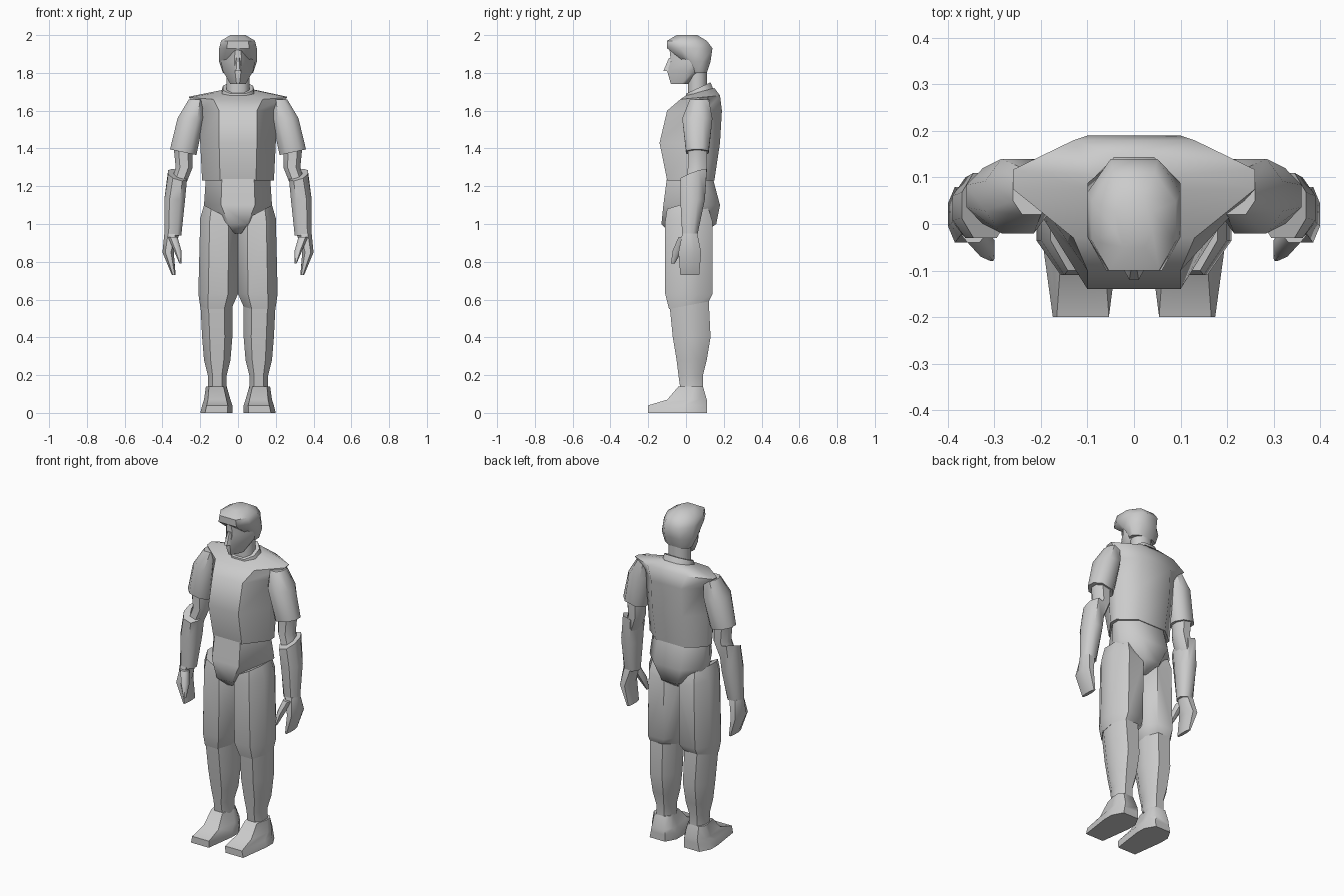
import bpy, bmesh

cube = bpy.data.objects.get("Cube")
if cube:
    bpy.data.objects.remove(cube, do_unlink=True)

shade = .6
grey = bpy.data.materials.new("plain grey")
grey.use_nodes = True
grey.diffuse_color = (shade, shade, shade, 1)
grey.node_tree.nodes["Principled BSDF"].inputs["Base Color"].default_value = grey.diffuse_color

parts = []


def outline(front=.5, back=.5, near=.3, far=.7):
    """Mirrored eight-sided section: flat front and back shares, flat sides from near to far."""
    half = [(front, 0), (1, near), (1, far), (back, 1)]
    return half + [(-across, depth) for across, depth in reversed(half)]


def ring(z, outer, front, back, inner=None, rise=0, slope=0):
    """One section; rise lifts its outer edge and slope lifts its back edge."""
    if inner is None:
        inner = -outer
    middle, reach = (inner + outer) / 2, (outer - inner) / 2

    def place(across, depth):
        return (middle + across * reach,
                front + depth * (back - front),
                z + rise * across / 2 + slope * (depth - .5))
    return place


def loft(name, shape, *sections, side=1):
    """Skin the sections into a closed part, flipped to the given side."""
    bm = bmesh.new()
    loops = []
    for place in sections:
        points = [place(across, depth) for across, depth in shape]
        loops.append([bm.verts.new((side * x, y, z)) for x, y, z in points])
    for low, high in zip(loops, loops[1:]):
        for i in range(len(shape)):
            bm.faces.new((low[i - 1], low[i], high[i], high[i - 1]))
    bm.faces.new(loops[0])
    bm.faces.new(loops[-1])
    bmesh.ops.recalc_face_normals(bm, faces=bm.faces)
    mesh = bpy.data.meshes.new(name)
    bm.to_mesh(mesh)
    bm.free()
    mesh.materials.append(grey)
    part = bpy.data.objects.new(name, mesh)
    bpy.context.collection.objects.link(part)
    parts.append(part)


rounded = outline()
trunk = outline(near=.5)

# Trunk
loft("shirt", trunk,
     ring(z=1.23, outer=.19, front=-.1, back=.15),
     ring(z=1.43, outer=.2, front=-.14, back=.18),
     ring(z=1.6, outer=.2, front=-.1, back=.19),
     ring(z=1.67, outer=.26, front=-.03, back=.18, slope=.02),
     ring(z=1.7, outer=.09, front=0, back=.15, slope=.04))
loft("pelvis", trunk,
     ring(z=1.25, outer=.17, front=-.1, back=.14),
     ring(z=1.1, outer=.18, front=-.12, back=.18),
     ring(z=1, outer=.1, front=-.13, back=.16),
     ring(z=.95, outer=.03, front=-.08, back=.09))

# Neck and head
loft("collar", rounded,
     ring(z=1.68, outer=.09, front=0, back=.15, slope=.04),
     ring(z=1.72, outer=.08, front=0, back=.13, slope=.06))
loft("neck", rounded,
     ring(z=1.66, outer=.06, front=.01, back=.11),
     ring(z=1.83, outer=.06, front=.01, back=.11))
loft("face", outline(front=.2, near=.5),
     ring(z=1.74, outer=.04, front=-.08, back=.03),
     ring(z=1.81, outer=.08, front=-.1, back=.1),
     ring(z=1.86, outer=.09, front=-.08, back=.11),
     ring(z=1.95, outer=.08, front=-.09, back=.1))
loft("nose", rounded,
     ring(z=1.81, outer=.02, front=-.12, back=-.06),
     ring(z=1.88, outer=.01, front=-.09, back=-.06))
loft("hair", outline(front=.6),
     ring(z=1.8, outer=.08, front=.03, back=.11),
     ring(z=1.86, outer=.1, front=-.01, back=.13),
     ring(z=1.93, outer=.1, front=-.1, back=.14),
     ring(z=1.97, outer=.09, front=-.1, back=.11),
     ring(z=2, outer=.04, front=-.05, back=.06))

for label, side in (("left", 1), ("right", -1)):
    # Arm
    loft(label + "_sleeve", rounded,
         ring(z=1.66, inner=.18, outer=.26, front=.02, back=.12),
         ring(z=1.56, inner=.18, outer=.32, front=-.02, back=.14),
         ring(z=1.38, inner=.22, outer=.36, front=0, back=.12, rise=.03),
         side=side)
    loft(label + "_elbow", rounded,
         ring(z=1.4, inner=.24, outer=.34, front=.01, back=.11),
         ring(z=1.3, inner=.24, outer=.33, front=.01, back=.11),
         ring(z=1.2, inner=.28, outer=.36, front=0, back=.1),
         side=side)
    loft(label + "_forearm", rounded,
         ring(z=1.26, inner=.27, outer=.37, front=-.03, back=.11, rise=.03, slope=.05),
         ring(z=1.13, inner=.28, outer=.39, front=-.03, back=.1),
         ring(z=.94, inner=.3, outer=.39, front=-.02, back=.06),
         side=side)
    loft(label + "_hand", rounded,
         ring(z=.95, inner=.31, outer=.39, front=-.02, back=.06),
         ring(z=.85, inner=.34, outer=.4, front=-.04, back=.08),
         ring(z=.73, inner=.33, outer=.35, front=-.03, back=.07),
         side=side)
    loft(label + "_thumb", rounded,
         ring(z=.93, inner=.32, outer=.37, front=-.04, back=.01),
         ring(z=.86, inner=.3, outer=.34, front=-.07, back=-.02),
         ring(z=.79, inner=.3, outer=.31, front=-.08, back=-.06),
         side=side)

    # Leg
    loft(label + "_thigh", rounded,
         ring(z=.57, inner=.03, outer=.2, front=-.09, back=.12, slope=.04),
         ring(z=.63, inner=0, outer=.21, front=-.11, back=.14),
         ring(z=1, inner=0, outer=.2, front=-.11, back=.14, rise=.06),
         ring(z=1.06, inner=.03, outer=.18, front=-.1, back=.12, rise=.08),
         side=side)
    loft(label + "_shin", rounded,
         ring(z=.6, inner=.03, outer=.2, front=-.09, back=.12),
         ring(z=.4, inner=.03, outer=.19, front=-.07, back=.13),
         ring(z=.28, inner=.04, outer=.18, front=-.05, back=.11),
         ring(z=.2, inner=.06, outer=.16, front=-.04, back=.09),
         ring(z=.13, inner=.06, outer=.16, front=-.03, back=.09),
         side=side)
    loft(label + "_shoe", outline(front=.7, back=.6, near=.6, far=.8),
         ring(z=0, inner=.03, outer=.2, front=-.2, back=.11),
         ring(z=.04, inner=.03, outer=.19, front=-.2, back=.11),
         ring(z=.07, inner=.04, outer=.18, front=-.1, back=.11),
         ring(z=.14, inner=.06, outer=.17, front=-.04, back=.09),
         side=side)

# Smooth shading with crisp edges
bpy.ops.object.select_all(action="DESELECT")
for part in parts:
    part.select_set(True)
bpy.context.view_layer.objects.active = parts[0]
bpy.ops.object.shade_smooth_by_angle(angle=.9)
